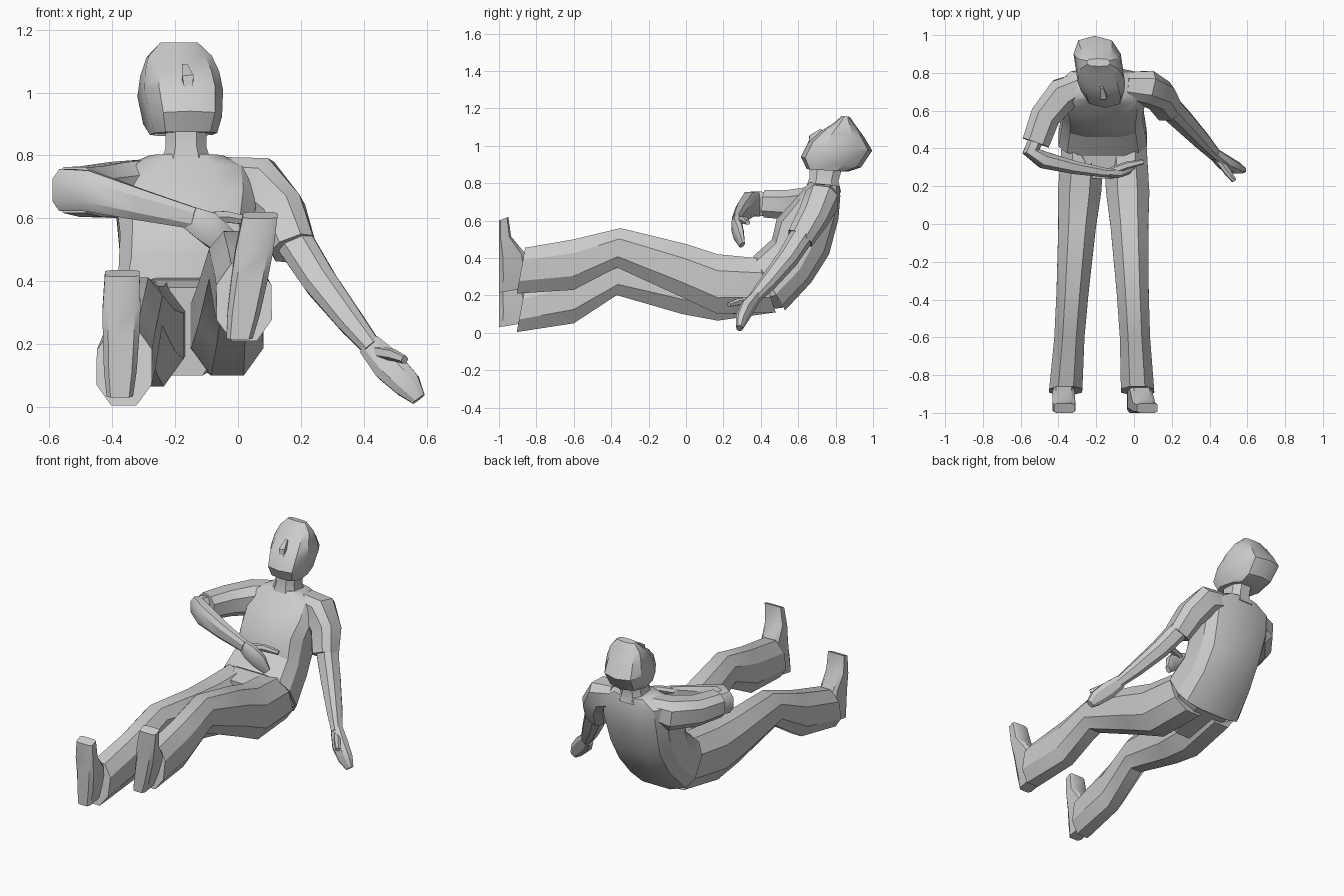
import bpy, bmesh, math
from mathutils import Vector

cube = bpy.data.objects.get("Cube")
if cube:
    bpy.data.objects.remove(cube, do_unlink=True)

colour = (0.6, 0.6, 0.6, 1)
grey = bpy.data.materials.new("plain_grey")
grey.use_nodes = True
grey.diffuse_color = colour
grey.node_tree.nodes["Principled BSDF"].inputs["Base Color"].default_value = colour


def signed_power(value, exponent):
    return math.copysign(abs(value) ** exponent, value)


def loft(name, sections, sides, square):
    """Skin a row of cross-sections, each a centre and two half axes."""
    bm = bmesh.new()
    angles = [(i + 0.5) * math.tau / sides for i in range(sides)]
    outline = [(signed_power(math.cos(a), square), signed_power(math.sin(a), square)) for a in angles]
    fit = max(across for across, along in outline)
    rings = []
    for centre, u, v in sections:
        rings.append([bm.verts.new(centre + (u * across + v * along) / fit)
                      for across, along in outline])
    for low, high in zip(rings, rings[1:]):
        for i in range(sides):
            j = (i + 1) % sides
            bm.faces.new((low[i], low[j], high[j], high[i]))
    bm.faces.new(rings[0])
    bm.faces.new(rings[-1])
    bmesh.ops.recalc_face_normals(bm, faces=bm.faces[:])
    mesh = bpy.data.meshes.new(name)
    bm.to_mesh(mesh)
    bm.free()
    mesh.materials.append(grey)
    part = bpy.data.objects.new(name, mesh)
    bpy.context.collection.objects.link(part)
    bpy.ops.object.select_all(action='DESELECT')
    part.select_set(True)
    bpy.context.view_layer.objects.active = part
    bpy.ops.object.shade_smooth_by_angle(angle=math.radians(32))


def body(name, rows, x_rule, sink=0, sides=8, square=0.75):
    """Rows give front y, z, back y, z and half width; x_rule places each end."""
    sections = []
    for front_y, front_z, back_y, back_z, width in rows:
        drop = sink * max(0, 0.2 - front_y) ** 0.5
        front = Vector((x_rule(front_y), front_y, front_z - drop))
        back = Vector((x_rule(back_y), back_y, back_z - drop))
        sections.append(((front + back) / 2, Vector((width, 0, 0)), (back - front) / 2))
    loft(name, sections, sides, square)


def limb(name, rows, side, flat=1.0, sides=8):
    """Rows give a point on the path and the radius along side; flat scales the other radius."""
    points = [Vector(row[:3]) for row in rows]
    sections = []
    for i, row in enumerate(rows):
        before, after = points[max(i - 1, 0)], points[min(i + 1, len(points) - 1)]
        path = (after - before).normalized()
        u = (side - path * side.dot(path)).normalized()
        sections.append((points[i], u * row[3], path.cross(u) * row[3] * flat))
    loft(name, sections, sides, 0.75)


def middle(y):
    return -0.165


# Shirt, from the slanted hem up to the collar
body("shirt", [
    (.36, .41, .53, .12, .235),
    (.46, .5, .67, .27, .215),
    (.485, .61, .765, .42, .21),
    (.57, .7, .815, .61, .225),
    (.63, .77, .825, .73, .215),
    (.66, .805, .82, .785, .12)], middle, sides=12, square=0.68)

# Neck, then the head tipped back and turned a little
body("neck", [
    (.64, .77, .83, .75, .085),
    (.66, .83, .815, .81, .065),
    (.66, .9, .84, .9, .065)], middle)
body("head", [
    (.65, .875, .86, .862, .1),
    (.62, .94, .93, .885, .115),
    (.66, 1.02, .99, .975, .125),
    (.72, 1.075, .95, 1.045, .118),
    (.79, 1.12, .905, 1.11, .1),
    (.835, 1.16, .875, 1.155, .06)], lambda y: -0.06 - 0.15 * y, sides=10, square=0.7)
limb("nose", [
    (-.17, .725, 1.085, .008),
    (-.16, .675, 1.045, .018),
    (-.155, .665, .995, .012)], Vector((1, 0, 0)), sides=4)

# Trousers: seat, then two legs from one profile, the right one sinking to the ground
body("trouser_seat", [
    (.24, .38, .25, .1, .1),
    (.37, .405, .52, .135, .22)], middle)
leg = [
    (.38, .4, .48, .11, .112),
    (.17, .42, .17, .1, .115),
    (0, .475, -.02, .19, .1),
    (-.35, .56, -.37, .35, .085),
    (-.6, .5, -.6, .23, .08),
    (-.86, .455, -.905, .21, .088)]
body("left_trouser_leg", leg, lambda y: -0.025 - 0.05 * y, square=0.9)
body("right_trouser_leg", leg, lambda y: -0.3 + 0.07 * y, sink=0.2, square=0.9)


# Shoes standing on their heels, soles facing forward, each leaning sideways
def shoe(name, x, z, lean):
    sections = []
    for height, back, width in [(0, -.88, .042), (.08, -.84, .052), (.19, -.86, .058),
                                (.28, -.935, .06), (.385, -.95, .055)]:
        centre = Vector((x + lean * height, (back - 1) / 2, z + height))
        sections.append((centre, Vector((width, 0, 0)), Vector((0, (back + 1) / 2, .01))))
    loft(name, sections, 8, 0.4)


shoe("left_shoe", .005, .225, .17)
shoe("right_shoe", -.376, .04, .02)

# Left arm, reaching down and out
depth = Vector((0, 1, 0))
limb("left_sleeve", [
    (-.04, .735, .725, .07),
    (.06, .725, .71, .088),
    (.135, .68, .62, .08),
    (.178, .61, .505, .07)], depth)
limb("left_forearm", [
    (.165, .64, .55, .06),
    (.26, .545, .4, .053),
    (.36, .44, .27, .042),
    (.43, .365, .185, .03)], depth)
limb("left_hand", [
    (.42, .375, .195, .026),
    (.48, .325, .13, .035),
    (.54, .295, .07, .03),
    (.575, .285, .025, .016)], depth, flat=1.45)
limb("left_thumb", [
    (.44, .35, .175, .018),
    (.495, .275, .165, .017),
    (.53, .23, .15, .012)], depth, sides=6)

# Right arm, folded across the front
height = Vector((0, 0, 1))
limb("right_sleeve", [
    (-.27, .735, .72, .07),
    (-.37, .69, .69, .09),
    (-.47, .57, .685, .08),
    (-.52, .43, .69, .073)], height)
limb("right_forearm", [
    (-.51, .47, .69, .055),
    (-.545, .385, .69, .067),
    (-.48, .34, .688, .065),
    (-.32, .3, .645, .05),
    (-.14, .27, .6, .034)], height, flat=0.7)
limb("right_hand", [
    (-.16, .275, .605, .036),
    (-.1, .27, .575, .05),
    (-.05, .28, .53, .045),
    (-.01, .3, .47, .022)], height, flat=0.55)
limb("right_thumb", [
    (-.12, .28, .6, .018),
    (-.04, .31, .605, .018),
    (.05, .33, .59, .012)], height, sides=6)
